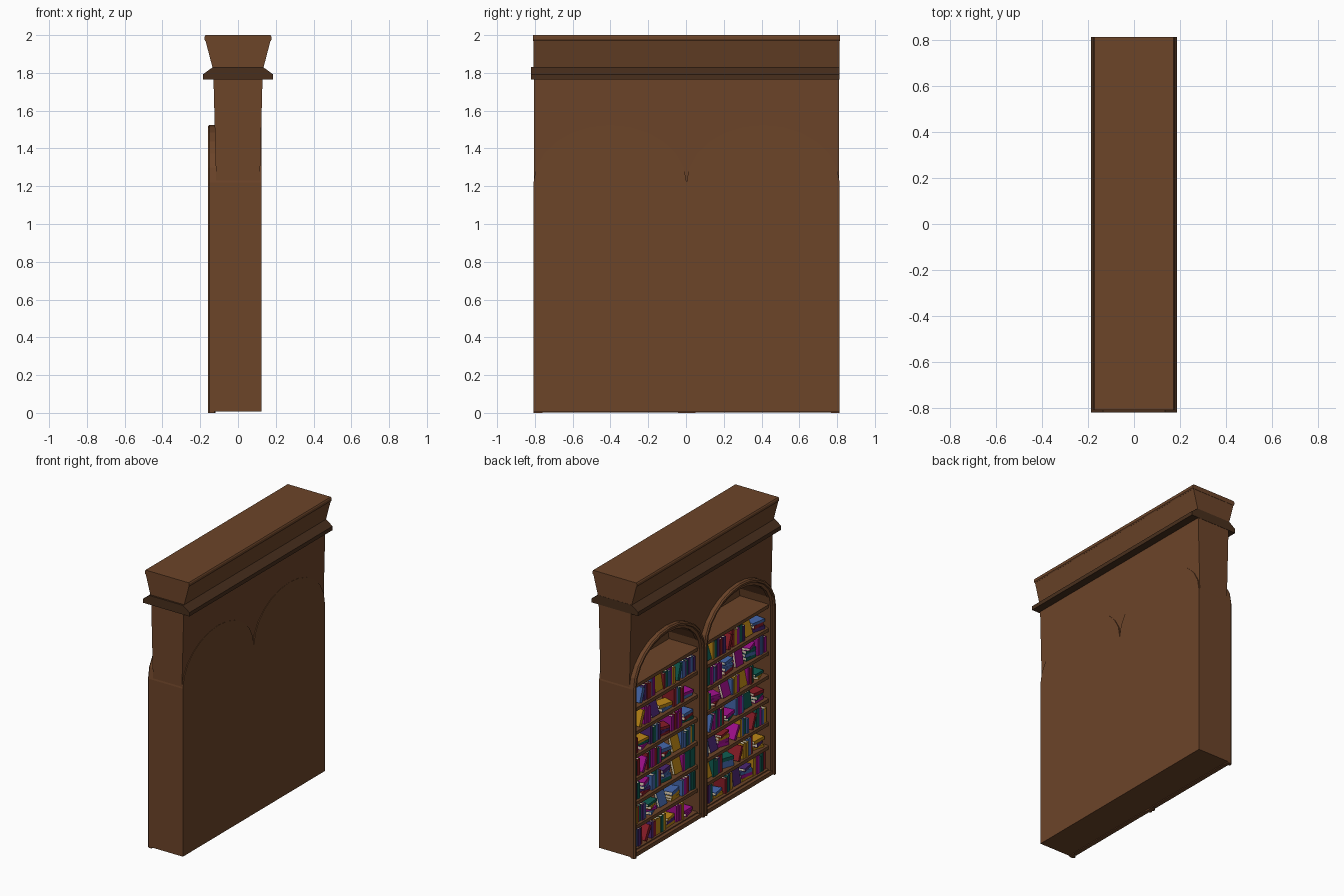
import bpy, bmesh, math, random
from mathutils import Matrix, Vector

if "Cube" in bpy.data.objects:
    bpy.data.objects.remove(bpy.data.objects["Cube"])

random.seed(7)
CY = 0.003              # slight y offset of the case
HALF, RISE, SPRING = 0.405, 0.305, 1.22


def material(name, rgb):
    m = bpy.data.materials.new(name)
    m.diffuse_color = (*rgb, 1)
    m.use_nodes = True
    m.node_tree.nodes["Principled BSDF"].inputs["Base Color"].default_value = m.diffuse_color
    return m


wood = material("wood", (0.15, 0.058, 0.022))
dark_wood = material("dark_wood", (0.065, 0.028, 0.012))
book_mats = [material(n, c) for n, c in [
    ("pages", (0.75, 0.66, 0.48)), ("magenta", (0.36, 0.005, 0.27)),
    ("teal", (0.005, 0.11, 0.085)), ("red", (0.25, 0.012, 0.02)),
    ("blue", (0.06, 0.14, 0.42)), ("ochre", (0.5, 0.24, 0.008)),
    ("purple", (0.07, 0.02, 0.17))]]


def finish(name, bm, mats):
    bmesh.ops.recalc_face_normals(bm, faces=bm.faces)
    me = bpy.data.meshes.new(name)
    bm.to_mesh(me)
    bm.free()
    for m in mats:
        me.materials.append(m)
    ob = bpy.data.objects.new(name, me)
    bpy.context.collection.objects.link(ob)
    return ob


def loft(name, rings, mat, closed_caps=True):
    """Join matching closed loops of points with quads and cap the ends."""
    bm = bmesh.new()
    vs = [[bm.verts.new(p) for p in r] for r in rings]
    n = len(vs[0])
    for a, b in zip(vs, vs[1:]):
        for i in range(n):
            j = (i + 1) % n
            bm.faces.new((a[i], a[j], b[j], b[i]))
    if closed_caps:
        bm.faces.new(vs[0])
        bm.faces.new(vs[-1])
    return finish(name, bm, [mat])


def box(name, x0, x1, y0, y1, z0, z1, mat):
    ring = [(y0, z0), (y1, z0), (y1, z1), (y0, z1)]
    return loft(name, [[(x, y, z) for y, z in ring] for x in (x0, x1)], mat)


def arc(c, inset):
    return [(c - (HALF - inset) * math.cos(math.pi * i / 12),
             SPRING + (RISE - inset) * math.sin(math.pi * i / 12)) for i in range(13)]


def arch_path(c, inset, z0=0.0):
    a = arc(c, inset)
    return [(a[0][0], z0)] + a + [(a[-1][0], z0)]


def arch_sweep(name, c, profile, mat, z0):
    """Sweep a closed (inset, x) profile along the arch."""
    paths = [arch_path(c, t, z0) for t, _ in profile]
    rings = [[(x, *p[i]) for (_, x), p in zip(profile, paths)] for i in range(15)]
    return loft(name, rings, mat)


def along_y(name, half_profile, y0, y1, mat):
    """Extrude a mirrored (x, z) half profile along y."""
    pts = half_profile + [(-x, z) for x, z in reversed(half_profile)]
    return loft(name, [[(x, y, z) for x, z in pts] for y in (y0, y1)], mat)


def add_book(bm, mat, t, h, d, colour):
    """Covers, spine (towards -x) and pages; corner at the local origin."""
    c = 0.003
    parts = [((0, 0, 0), (d, c, h), colour), ((0, t - c, 0), (d, t, h), colour),
             ((0, c, 0), (c, t - c, h), colour),
             ((c, c, c), (d - c, t - c, h - c), 0)]
    for lo, hi, idx in parts:
        lo, hi = Vector(lo), Vector(hi)
        size = hi - lo
        m = mat @ Matrix.Translation((lo + hi) / 2) @ Matrix.Diagonal((*size, 1))
        verts = bmesh.ops.create_cube(bm, size=1, matrix=m)["verts"]
        for f in {f for v in verts for f in v.link_faces}:
            f.material_index = idx


def rot(deg, axis):
    return Matrix.Rotation(math.radians(deg), 4, axis)


def fill_row(bm, y, y_end, z):
    """Fill one shelf with upright runs, leaning books, piles and face-out books."""
    R = random.uniform
    kind = random.choice(["run", "pile"])
    while True:
        if kind == "run":
            for _ in range(random.randint(3, 6)):
                t, h = R(0.018, 0.032), R(0.105, 0.135)
                if y + t > y_end:
                    return
                add_book(bm, Matrix.Translation((-0.115 + R(0, 0.012), y, z)),
                         t, h, 0.095, random.randint(1, 6))
                y += t + 0.001
            kind = random.choice(["lean", "pile", "face", "lean"])
        elif kind == "lean":
            t, h, a = R(0.02, 0.03), R(0.1, 0.12), R(14, 32)
            off = h * math.sin(math.radians(a))
            if y + off + t > y_end:
                return
            m = Matrix.Translation((-0.115, y + off, z)) @ rot(a, 'X')
            add_book(bm, m, t, h, 0.095, random.randint(1, 6))
            y += off + t + R(0.005, 0.03)
            kind = random.choice(["pile", "run", "face"])
        elif kind == "pile":
            if y + 0.125 > y_end:
                return
            zz = z
            for _ in range(random.randint(2, 4)):
                t, h = R(0.018, 0.026), R(0.09, 0.115)
                m = (Matrix.Translation((-0.06, y + 0.062, zz)) @ rot(R(-22, 22), 'Z')
                     @ Matrix.Translation((-0.04, h / 2, 0)) @ rot(90, 'X'))
                add_book(bm, m, t, h, 0.08, random.randint(1, 6))
                zz += t
            y += 0.125 + R(0.005, 0.03)
            kind = random.choice(["run", "run", "face"])
        else:
            if y + 0.09 > y_end:
                return
            m = Matrix.Translation((-0.08, y, z)) @ rot(R(8, 20), 'Y') @ rot(90, 'Z')
            add_book(bm, m, 0.022, R(0.1, 0.125), 0.085, random.randint(1, 6))
            y += 0.09 + R(0.01, 0.03)
            kind = random.choice(["run", "pile"])


# Two arched bays, open towards -x
for side, s in (("left", 1), ("right", -1)):
    c = CY + s * HALF
    arch_sweep(side + "_bay_wall", c,
               [(0, -0.125), (0, 0.105), (0.04, 0.105), (0.04, -0.125)], wood, 0.008)
    panel = arch_path(c, 0, 0.008)
    loft(side + "_back_panel", [[(x, y, z) for y, z in panel] for x in (0.105, 0.125)], wood)
    # stepped moulding round the opening
    arch_sweep(side + "_arch_trim", c,
               [(0, -0.125), (0, -0.15), (0.008, -0.159), (0.022, -0.159),
                (0.026, -0.148), (0.046, -0.142), (0.046, -0.12)], wood, 0.0)
    # floor, shelves and front plinth
    w = HALF - 0.035
    box(side + "_floor", -0.125, 0.11, c - w, c + w, 0.008, 0.04, wood)
    box(side + "_plinth", -0.15, -0.12, c - w, c + w, 0.003, 0.032, wood)
    for k in range(1, 8):
        z = 0.04 + 0.17 * k
        box(f"{side}_shelf_{k}", -0.128, 0.11, c - w, c + w, z - 0.024, z, wood)
    # books
    books = bmesh.new()
    for k in range(7):
        fill_row(books, c - 0.355, c + 0.355, 0.04 + 0.17 * k)
    finish(side + "_books", books, book_mats)

# Flared spandrel wall above the arches
outline = ([(CY - 0.808, 1.2)] + arc(CY - HALF, 0.02) + arc(CY + HALF, 0.02)
           + [(CY + 0.808, 1.2), (CY + 0.808, 1.775), (CY - 0.808, 1.775)])
loft("spandrel_wall",
     [[(sx * (0.115 + (z - 1.2) * 0.026), y, z) for y, z in outline] for sx in (-1, 1)], wood)

# Cornice: dark moulding, flared frieze, cap
along_y("cornice_moulding", [(0.12, 1.764), (0.186, 1.764), (0.186, 1.792), (0.134, 1.83)],
        -0.82, 0.813, dark_wood)
along_y("frieze", [(0.134, 1.825), (0.172, 1.97)], -0.807, 0.812, wood)
along_y("cap", [(0.172, 1.968), (0.177, 1.975), (0.177, 1.992), (0.172, 2.0)],
        -0.81, 0.814, wood)
